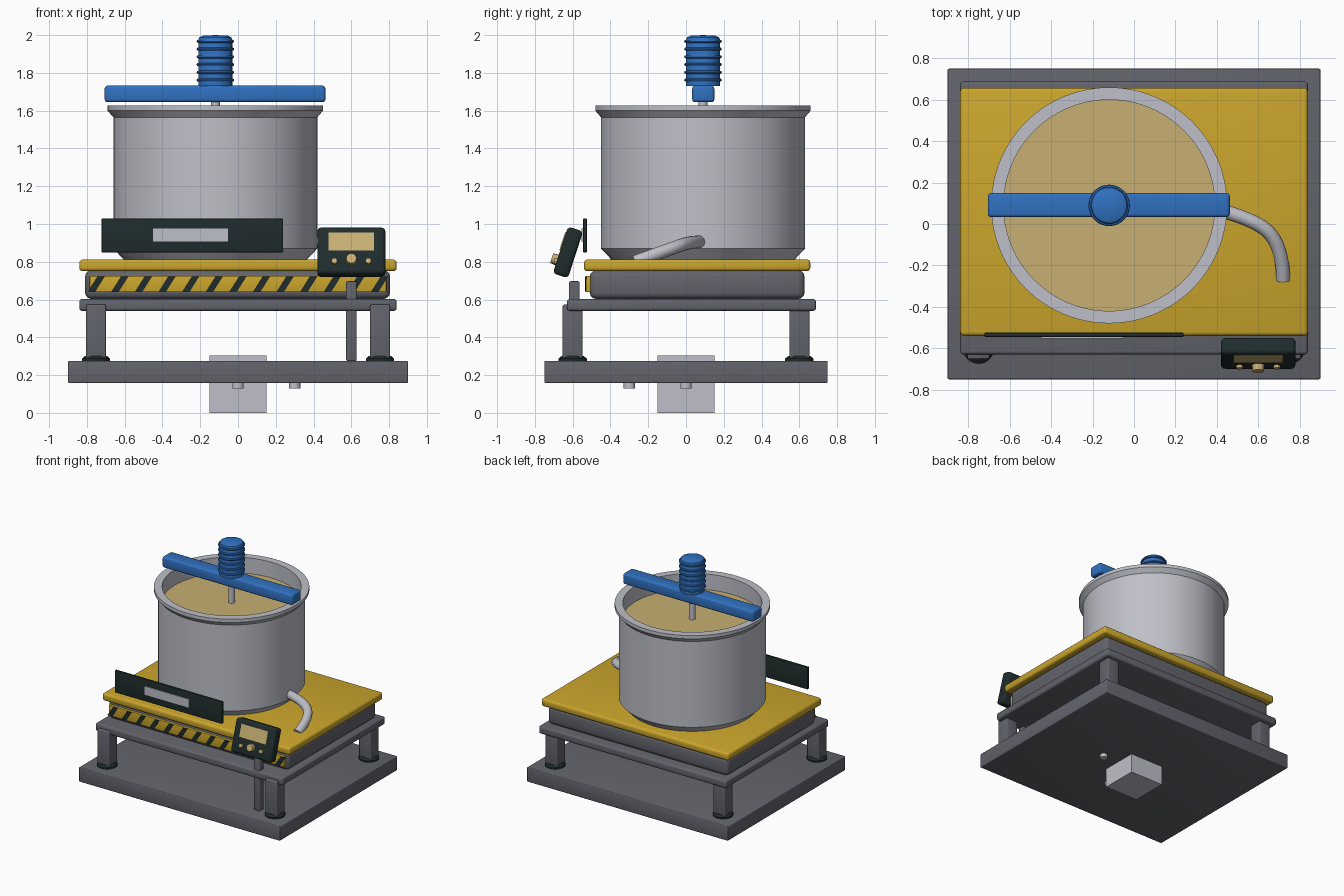
import bpy, bmesh, math
from mathutils import Matrix, Vector

cube = bpy.data.objects.get("Cube")
if cube:
    bpy.data.objects.remove(cube, do_unlink=True)


def material(name, r, g, b):
    m = bpy.data.materials.new(name)
    m.use_nodes = True
    m.diffuse_color = (r, g, b, 1)
    m.node_tree.nodes["Principled BSDF"].inputs["Base Color"].default_value = (r, g, b, 1)
    return m


GRAY = material("frame gray", 0.125, 0.128, 0.15)
STEEL = material("light steel", 0.52, 0.53, 0.58)
YELLOW = material("safety yellow", 0.6, 0.38, 0.025)
TAN = material("amber tan", 0.58, 0.43, 0.17)
BLACK = material("green black", 0.014, 0.025, 0.025)
BLUE = material("motor blue", 0.03, 0.165, 0.53)


def finish(name, bm, mat, smooth=True):
    bmesh.ops.recalc_face_normals(bm, faces=bm.faces)
    mesh = bpy.data.meshes.new(name)
    bm.to_mesh(mesh)
    bm.free()
    obj = bpy.data.objects.new(name, mesh)
    bpy.context.collection.objects.link(obj)
    mesh.materials.append(mat)
    if smooth:
        bpy.ops.object.select_all(action="DESELECT")
        obj.select_set(True)
        bpy.context.view_layer.objects.active = obj
        bpy.ops.object.shade_smooth_by_angle(angle=math.radians(35))
    return obj


def box(name, xs, ys, zs, mat, bevel=0.0, shear=0.0):
    """Box from axis ranges, with rounded edges or a sideways slant."""
    bm = bmesh.new()
    bmesh.ops.create_cube(bm, size=1)
    for v in bm.verts:
        slant = v.co.z * shear
        v.co = Vector([(r[0] + r[1]) / 2 + c * (r[1] - r[0])
                       for r, c in zip((xs, ys, zs), v.co)])
        v.co.x += slant
    if bevel:
        bmesh.ops.bevel(bm, geom=bm.edges[:], offset=bevel, segments=3,
                        profile=0.5, affect="EDGES")
    return finish(name, bm, mat)


def lathe(name, profile, center, mat, sides=64):
    """Spin a radius/height profile about a vertical axis."""
    bm = bmesh.new()
    verts = [bm.verts.new((r, 0, z)) for r, z in profile]
    edges = [bm.edges.new(pair) for pair in zip(verts, verts[1:])]
    bmesh.ops.spin(bm, geom=verts + edges, cent=(0, 0, 0), axis=(0, 0, 1),
                   angle=2 * math.pi, steps=sides)
    bmesh.ops.remove_doubles(bm, verts=bm.verts, dist=0.0005)
    obj = finish(name, bm, mat)
    obj.location = (center[0], center[1], 0)
    return obj


# Base plate with the drain block and two studs beneath it
box("base_plate", (-0.9, 0.9), (-0.75, 0.75), (0.158, 0.275), GRAY, 0.006)
box("drain_block", (-0.15, 0.15), (-0.15, 0.15), (0, 0.303), STEEL)
for i, spot in enumerate([(0.3, 0), (0, -0.3)]):
    lathe(f"base_stud_{i + 1}", [(0, 0.13), (0.03, 0.13), (0.03, 0.17), (0, 0.17)],
          spot, STEEL, 24)

# Four legs on rubber feet
for sx, side in ((-1, "right"), (1, "left")):
    for sy, end in ((-1, "front"), (1, "back")):
        x, y = sx * 0.752, sy * 0.6
        box(f"{end}_{side}_leg", (x - 0.053, x + 0.053), (y - 0.053, y + 0.053),
            (0.28, 0.573), GRAY, 0.008)
        lathe(f"{end}_{side}_foot", [(0, 0.275), (0.075, 0.275), (0.075, 0.287),
                                     (0.058, 0.302), (0, 0.302)], (x, y), BLACK, 32)

# Platform, scale body and yellow deck
box("platform", (-0.84, 0.84), (-0.63, 0.688), (0.54, 0.603), GRAY, 0.015)
box("scale_body", (-0.81, 0.805), (-0.51, 0.628), (0.603, 0.755), GRAY, 0.035)
box("deck", (-0.84, 0.84), (-0.54, 0.658), (0.75, 0.812), YELLOW, 0.018)

# Hazard strip on the front
box("hazard_strip", (-0.785, 0.785), (-0.53, -0.505), (0.64, 0.725), YELLOW, 0.003)
for i in range(13):
    x = -0.75 + i * 0.125
    box(f"hazard_stripe_{i + 1}", (x - 0.02, x + 0.02), (-0.535, -0.528),
        (0.643, 0.722), BLACK, shear=0.05)

# Cooking pot with a flared rim and its contents
POT = (-0.12, 0.09)
lathe("pot", [(0, 0.812), (0.485, 0.812), (0.54, 0.87), (0.54, 1.565), (0.57, 1.6),
              (0.57, 1.627), (0.51, 1.627), (0.51, 0.88), (0, 0.88)], POT, STEEL, 96)
lathe("pot_contents", [(0, 1.46), (0.512, 1.46), (0.512, 1.5), (0, 1.5)], POT, TAN, 96)

# Stirrer: shaft, crossbar and finned motor
lathe("stirrer_shaft", [(0, 1.2), (0.024, 1.2), (0.024, 1.66), (0, 1.66)], POT, STEEL, 24)
box("crossbar", (-0.706, 0.463), (0.033, 0.15), (1.645, 1.733), BLUE, 0.016)
lathe("motor", [(0, 1.73), (0.09, 1.73), (0.09, 1.975), (0.085, 1.988),
                (0.065, 1.997), (0, 2.0)], POT, BLUE, 48)
for i in range(6):
    z = 1.762 + i * 0.041
    ring = [(0.088 + 0.012 * math.cos(a), z + 0.009 * math.sin(a))
            for a in (k * math.pi / 4 for k in range(9))]
    lathe(f"motor_fin_{i + 1}", ring, POT, BLUE, 48)

# Curved outlet spout
curve = bpy.data.curves.new("outlet_spout", "CURVE")
curve.dimensions = "3D"
curve.bevel_depth = 0.034
curve.bevel_resolution = 5
curve.resolution_u = 16
curve.use_fill_caps = True
spline = curve.splines.new("BEZIER")
path = [((0.38, 0.075, 0.905), (0.46, 0.055, 0.905)),
        ((0.645, -0.035, 0.885), (0.705, -0.09, 0.865)),
        ((0.72, -0.27, 0.80), (0.72, -0.35, 0.77))]
spline.bezier_points.add(len(path) - 1)
for p, (co, right) in zip(spline.bezier_points, path):
    p.co = co
    p.handle_right = right
    p.handle_left = 2 * Vector(co) - Vector(right)
curve.materials.append(STEEL)
spout = bpy.data.objects.new("outlet_spout", curve)
bpy.context.collection.objects.link(spout)

# Front nameplate panel with a blank plate
box("front_panel", (-0.722, 0.238), (-0.545, -0.525), (0.85, 1.028), BLACK, 0.003)
box("front_panel_plate", (-0.45, -0.052), (-0.552, -0.544), (0.907, 0.975), STEEL)

# Tilted control box on a post
box("control_post", (0.572, 0.628), (-0.62, -0.564), (0.275, 0.697), GRAY, 0.008)
control = [
    box("control_box", (-0.18, 0.18), (-0.042, 0.042), (-0.13, 0.13), BLACK, 0.02),
    box("control_screen", (-0.12, 0.12), (-0.047, -0.04), (-0.004, 0.096), TAN),
]
for name, x, z, radius, depth in (("control_knob", 0, -0.056, 0.03, 0.032),
                                  ("right_button", -0.09, -0.064, 0.017, 0.016),
                                  ("left_button", 0.09, -0.064, 0.017, 0.016)):
    bm = bmesh.new()
    turn = Matrix.Translation((x, -0.04 - depth / 2, z)) @ Matrix.Rotation(math.pi / 2, 4, "X")
    bmesh.ops.create_cone(bm, cap_ends=True, segments=24, radius1=radius,
                          radius2=radius * 0.9, depth=depth, matrix=turn)
    control.append(finish(name, bm, TAN))
tilt = Matrix.Translation((0.6, -0.625, 0.85)) @ Matrix.Rotation(math.radians(-18), 4, "X")
for part in control:
    part.matrix_world = tilt
